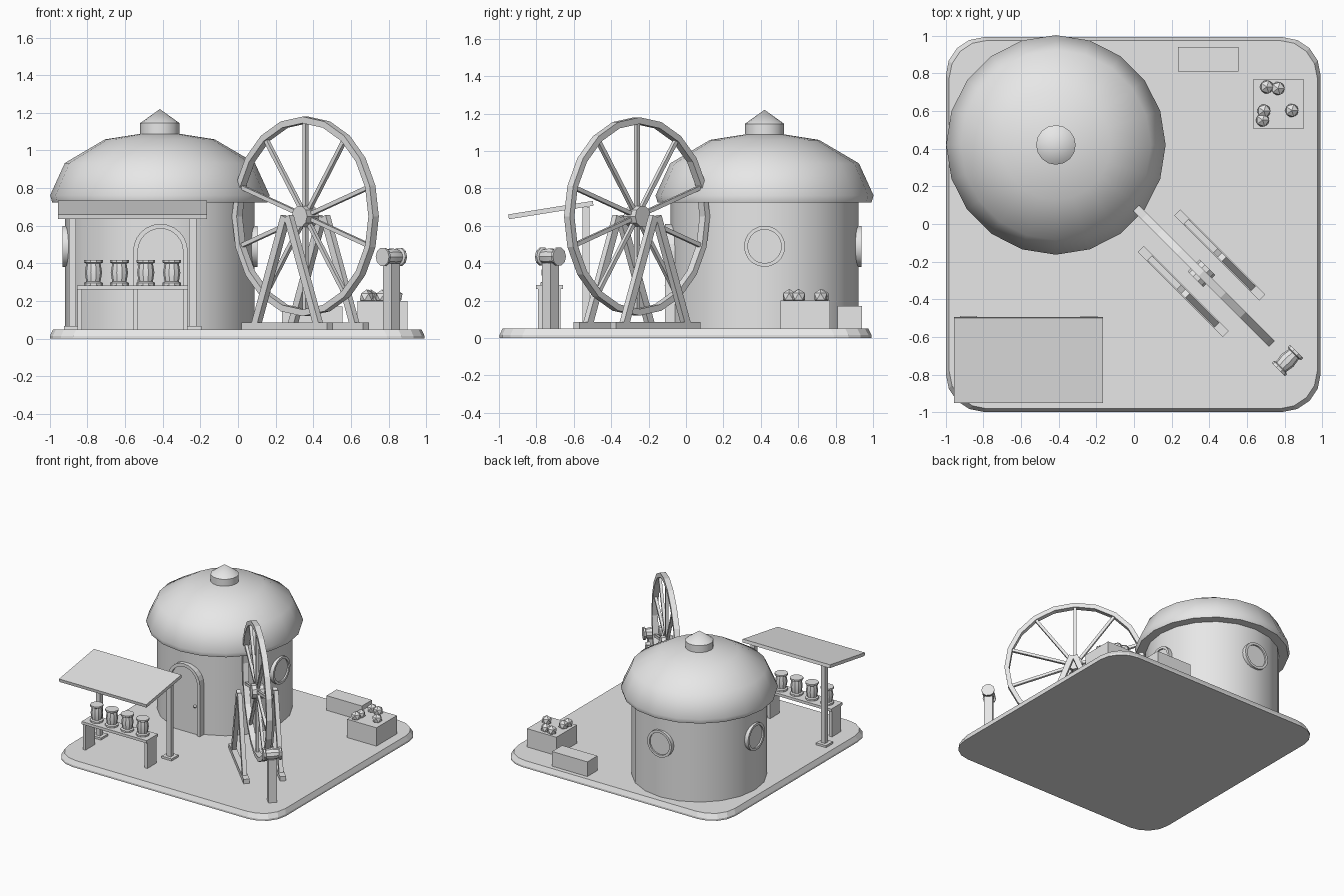
import bpy, bmesh, math
from mathutils import Vector, Matrix

if "Cube" in bpy.data.objects:
    bpy.data.objects.remove(bpy.data.objects["Cube"])

grey = bpy.data.materials.new("plain_grey")
grey.diffuse_color = (0.8, 0.8, 0.8, 1)
grey.use_nodes = True
grey.node_tree.nodes["Principled BSDF"].inputs["Base Color"].default_value = grey.diffuse_color
PI = math.pi


def finish(name, bm, matrix=None, smooth=None):
    """Turn a bmesh into a named object."""
    bmesh.ops.recalc_face_normals(bm, faces=bm.faces)
    mesh = bpy.data.meshes.new(name)
    bm.to_mesh(mesh)
    bm.free()
    mesh.materials.append(grey)
    ob = bpy.data.objects.new(name, mesh)
    bpy.context.collection.objects.link(ob)
    if matrix is not None:
        ob.matrix_world = matrix
    if smooth:
        bpy.ops.object.select_all(action='DESELECT')
        ob.select_set(True)
        bpy.context.view_layer.objects.active = ob
        bpy.ops.object.shade_smooth_by_angle(angle=math.radians(smooth))
    return ob


def box(name, centre, size, matrix=None):
    bm = bmesh.new()
    bmesh.ops.create_cube(bm, size=1)
    for v in bm.verts:
        v.co = Vector(a * s + c for a, s, c in zip(v.co, size, centre))
    return finish(name, bm, matrix)


def lathe(name, profile, sides, matrix, smooth=35, closed=False):
    """Revolve (radius, height) points around z."""
    bm = bmesh.new()
    rings = []
    for r, z in profile:
        if r == 0:
            rings.append([bm.verts.new((0, 0, z))] * sides)
        else:
            rings.append([bm.verts.new((r * math.cos(2 * PI * i / sides),
                                        r * math.sin(2 * PI * i / sides), z))
                          for i in range(sides)])
    pairs = list(zip(rings, rings[1:]))
    if closed:
        pairs.append((rings[-1], rings[0]))
    for a, b in pairs:
        for i in range(sides):
            j = (i + 1) % sides
            loop = list(dict.fromkeys((a[i], a[j], b[j], b[i])))
            bm.faces.new(loop)
    return finish(name, bm, matrix, smooth)


def prism(name, outline, axis_a, axis_b, inner=None):
    """Loft one loop of points to another, optionally as an open arch."""
    bm = bmesh.new()
    loop = outline + (inner[::-1] if inner else [])
    a = [bm.verts.new((x, axis_a, z)) for x, z in loop]
    b = [bm.verts.new((x, axis_b, z)) for x, z in loop]
    n, m = len(loop), len(outline)
    for i in range(n):
        bm.faces.new((a[i], a[(i + 1) % n], b[(i + 1) % n], b[i]))
    for s in (a, b):
        if inner:
            for i in range(m - 1):
                bm.faces.new((s[i], s[i + 1], s[n - 2 - i], s[n - 1 - i]))
        else:
            bm.faces.new(s)
    return finish(name, bm)


def strut(name, p, q, width, depth, matrix):
    """Square bar between two points in the local xz plane."""
    p, q = Vector(p), Vector(q)
    d = q - p
    m = matrix @ Matrix.Translation((p + q) / 2) @ Matrix.Rotation(math.atan2(d.x, d.z), 4, 'Y')
    return box(name, (0, 0, 0), (width, depth, d.length), m)


T = Matrix.Translation

# ground slab with rounded corners and sloping edge
bm = bmesh.new()
rings = []
for half, z in ((0.995, 0), (0.995, 0.015), (0.978, 0.05)):
    r, ring = 0.2, []
    for k in range(4):
        for s in range(5):
            a = k * PI / 2 + s * PI / 8
            cx = (half - r) * (1 if k in (0, 3) else -1)
            cy = (half - r) * (1 if k < 2 else -1)
            ring.append(bm.verts.new((cx + r * math.cos(a) - 0.004, cy + r * math.sin(a) - 0.003, z)))
    rings.append(ring)
for a, b in zip(rings, rings[1:]):
    for i in range(20):
        bm.faces.new((a[i], a[(i + 1) % 20], b[(i + 1) % 20], b[i]))
bm.faces.new(rings[0])
bm.faces.new(rings[-1])
finish("ground_slab", bm)

# round hut, domed roof and finial
hut = T((-0.415, 0.42, 0))
lathe("hut_wall", [(0, 0.05), (0.503, 0.05), (0.503, 0.74), (0, 0.74)], 20, hut)
dome = [(0, 0.725), (0.572, 0.725), (0.583, 0.762)]
dome += [(0.583 * math.cos(a * PI / 6), 0.762 + 0.343 * math.sin(a * PI / 6)) for a in (1, 2)]
lathe("hut_roof", dome + [(0, 1.105)], 20, hut, 50)
lathe("roof_finial", [(0, 1.08), (0.105, 1.08), (0.105, 1.145), (0, 1.22)], 16, hut)

# round windows on three sides
for side, angle in (("right", 0), ("back", PI / 2), ("left", PI)):
    m = hut @ Matrix.Rotation(angle, 4, 'Z') @ T((0.5, 0, 0.49)) @ Matrix.Rotation(PI / 2, 4, 'Y')
    lathe(side + "_window_frame", [(0.09, -0.04), (0.11, -0.04), (0.11, 0.018), (0.09, 0.018)],
          20, m, 35, True)
    lathe(side + "_window_pane", [(0, -0.03), (0.092, -0.03), (0.092, 0.006), (0, 0.006)], 20, m)


# arched door
def arch(half):
    return ([(-0.412 - half, 0.05)] +
            [(-0.412 - half * math.cos(i * PI / 12), 0.465 + half * math.sin(i * PI / 12)) for i in range(13)] +
            [(-0.412 + half, 0.05)])


prism("door_frame", arch(0.145), -0.112, -0.03, arch(0.12))
prism("door", arch(0.122), -0.094, -0.03)
lathe("door_knob", [(0, -0.014), (0.01, -0.008), (0.014, 0), (0.01, 0.008), (0, 0.014)], 8,
      T((-0.32, -0.1, 0.28)))

# sloping awning on two posts
tilt = T((-0.56, -0.7225, 0.684)) @ Matrix.Rotation(math.atan2(0.072, 0.45), 4, 'X')
box("awning", (0, 0, 0), (0.79, 0.458, 0.026), tilt)
for x in (-0.88, -0.24):
    box("awning_post", (x, -0.535, 0.38), (0.038, 0.038, 0.64))
    box("post_foot", (x, -0.535, 0.058), (0.09, 0.09, 0.018))

# market table
box("table_top", (-0.56, -0.73, 0.272), (0.59, 0.145, 0.022))
for x in (-0.84, -0.28):
    box("table_leg", (x, -0.73, 0.157), (0.025, 0.12, 0.214))

# jars on the table, and a barrel on a post beside the wheel
jar = [(0, 0), (0.05, 0), (0.05, 0.014), (0.038, 0.02), (0.046, 0.068),
       (0.038, 0.116), (0.05, 0.122), (0.05, 0.136), (0, 0.136)]
for x in (-0.768, -0.63, -0.49, -0.352):
    lathe("jar", jar, 10, T((x, -0.73, 0.283)), 25)
post = T((0.815, -0.725, 0)) @ Matrix.Rotation(-PI / 4, 4, 'Z')
box("barrel_post", (0, 0, 0.22), (0.065, 0.065, 0.36), post)
lathe("post_barrel", jar, 10, post @ T((0, -0.068, 0.435)) @ Matrix.Rotation(-PI / 2, 4, 'X'), 25)

# large spoked wheel, turned 45 degrees
wheel = T((0.358, -0.262, 0.65)) @ Matrix.Rotation(-PI / 4, 4, 'Z')
spin = wheel @ Matrix.Rotation(PI / 2, 4, 'X')
lathe("wheel_rim", [(0.495, -0.022), (0.53, -0.022), (0.53, 0.022), (0.495, 0.022)], 20, spin, None, True)
lathe("wheel_hub", [(0, -0.045), (0.058, -0.045), (0.058, 0.045), (0, 0.045)], 10, spin)
for i in range(10):
    a = PI / 2 + i * PI / 5
    c, s = math.cos(a), math.sin(a)
    strut("wheel_spoke", (0.04 * c, 0, 0.04 * s), (0.505 * c, 0, 0.505 * s), 0.022, 0.022, wheel)

# two A-frames carrying the wheel
for y in (-0.137, 0.137):
    frame = wheel @ T((0, y, 0))
    box("frame_foot", (0, 0, -0.582), (0.64, 0.045, 0.036), frame)
    for s in (-1, 1):
        strut("frame_leg", (s * 0.235, 0, -0.58), (s * 0.012, 0, 0), 0.042, 0.034, frame)

# produce crate with fruit, and a plain trough
box("produce_crate", (0.767, 0.638, 0.125), (0.265, 0.265, 0.15))
for x, y in ((0.705, 0.728), (0.765, 0.72), (0.69, 0.6), (0.683, 0.552), (0.838, 0.603)):
    bm = bmesh.new()
    bmesh.ops.create_icosphere(bm, subdivisions=1, radius=0.04)
    finish("fruit", bm, T((x, y, 0.222)))
box("storage_box", (0.395, 0.875, 0.11), (0.32, 0.13, 0.12))
